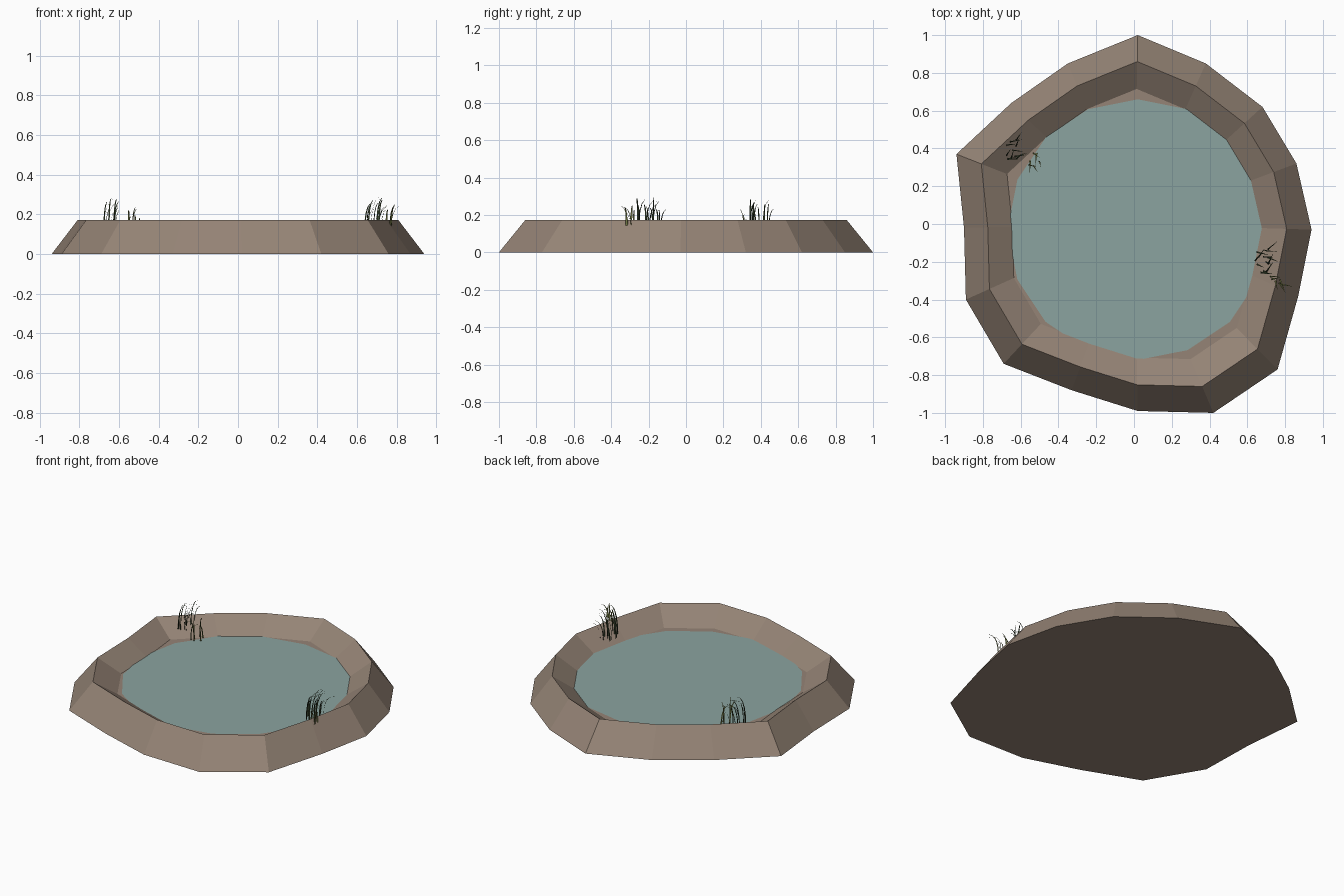
import bpy
import bmesh
import math
import random
from mathutils import Vector

random.seed(4)

default_cube = bpy.data.objects.get("Cube")
if default_cube:
    bpy.data.objects.remove(default_cube, do_unlink=True)


def make_material(name, rgb):
    mat = bpy.data.materials.new(name)
    mat.use_nodes = True
    mat.diffuse_color = (*rgb, 1)
    mat.node_tree.nodes["Principled BSDF"].inputs["Base Color"].default_value = (*rgb, 1)
    return mat


def make_object(name, bm, material):
    mesh = bpy.data.meshes.new(name)
    bm.to_mesh(mesh)
    bm.free()
    mesh.materials.append(material)
    obj = bpy.data.objects.new(name, mesh)
    bpy.context.collection.objects.link(obj)
    return obj


earth = make_material("earth brown", (0.30, 0.23, 0.18))
water = make_material("pond water", (0.26, 0.37, 0.35))
dark_green = make_material("dark reed green", (0.045, 0.065, 0.03))
olive = make_material("olive reed green", (0.17, 0.19, 0.06))

# Ground outline, clockwise from the back
OUTLINE = [(.02, 1), (.38, .85), (.68, .62), (.86, .32),
           (.94, -.03), (.87, -.38), (.76, -.77), (.42, -1),
           (.02, -.99), (-.33, -.88), (-.69, -.74), (-.89, -.4),
           (-.9, -.02), (-.94, .37), (-.65, .64), (-.35, .85)]
# Bank section: scale of the outline and height
SECTION = [(1, 0), (.86, .172), (.715, .08)]
WATER_LEVEL = .083


def build_bank():
    bm = bmesh.new()
    rings = [[bm.verts.new((x * s, y * s, z)) for x, y in OUTLINE]
             for s, z in SECTION]
    count = len(OUTLINE)
    for low, high in zip(rings, rings[1:]):
        for i in range(count):
            j = (i + 1) % count
            bm.faces.new((low[i], low[j], high[j], high[i]))
    bm.faces.new(rings[0])
    bm.faces.new(rings[-1])
    bmesh.ops.recalc_face_normals(bm, faces=bm.faces)
    make_object("earth_bank", bm, earth)


def build_water():
    bm = bmesh.new()
    bmesh.ops.create_circle(bm, cap_ends=True, segments=16, radius=.69)
    bmesh.ops.translate(bm, verts=bm.verts, vec=(.02, -.03, WATER_LEVEL))
    for face in bm.faces:
        if face.normal.z < 0:
            face.normal_flip()
    make_object("water_surface", bm, water)


def add_blade(bm, base, heading, height, reach, width):
    """Tapered ribbon that rises, then arches over toward its heading."""
    lean = Vector((math.cos(heading), math.sin(heading), 0))
    side = Vector((-lean.y, lean.x, 0)) * width / 2
    steps = 5
    previous = None
    for k in range(steps + 1):
        t = k / steps
        rise = height * math.sin(t * math.pi * .55)
        centre = base + lean * reach * t ** 2 + Vector((0, 0, rise))
        taper = side * (1 - .9 * t ** 2)
        pair = [bm.verts.new(centre - taper), bm.verts.new(centre + taper)]
        if previous:
            bm.faces.new((previous[0], previous[1], pair[1], pair[0]))
        previous = pair


def build_clump(name, centre, spread, count, height, heading, material):
    bm = bmesh.new()
    for _ in range(count):
        offset = Vector([random.uniform(-1, 1) * s for s in spread] + [0])
        add_blade(bm, Vector(centre) + offset,
                  heading + random.uniform(-.9, .9),
                  height * random.uniform(.6, 1),
                  random.uniform(.03, .07), random.uniform(.007, .011))
    make_object(name, bm, material)


build_bank()
build_water()

# Reeds: a dark tuft and a smaller olive tuft on each side
build_clump("back_right_reeds", (-.65, .4, .12), (.03, .07), 12, .17, .5, dark_green)
build_clump("back_right_olive_reeds", (-.53, .34, .09), (.03, .04), 6, .15, -.8, olive)
build_clump("front_left_reeds", (.67, -.2, .12), (.04, .07), 13, .18, .4, dark_green)
build_clump("front_left_olive_reeds", (.75, -.3, .14), (.03, .03), 6, .14, -.5, olive)
